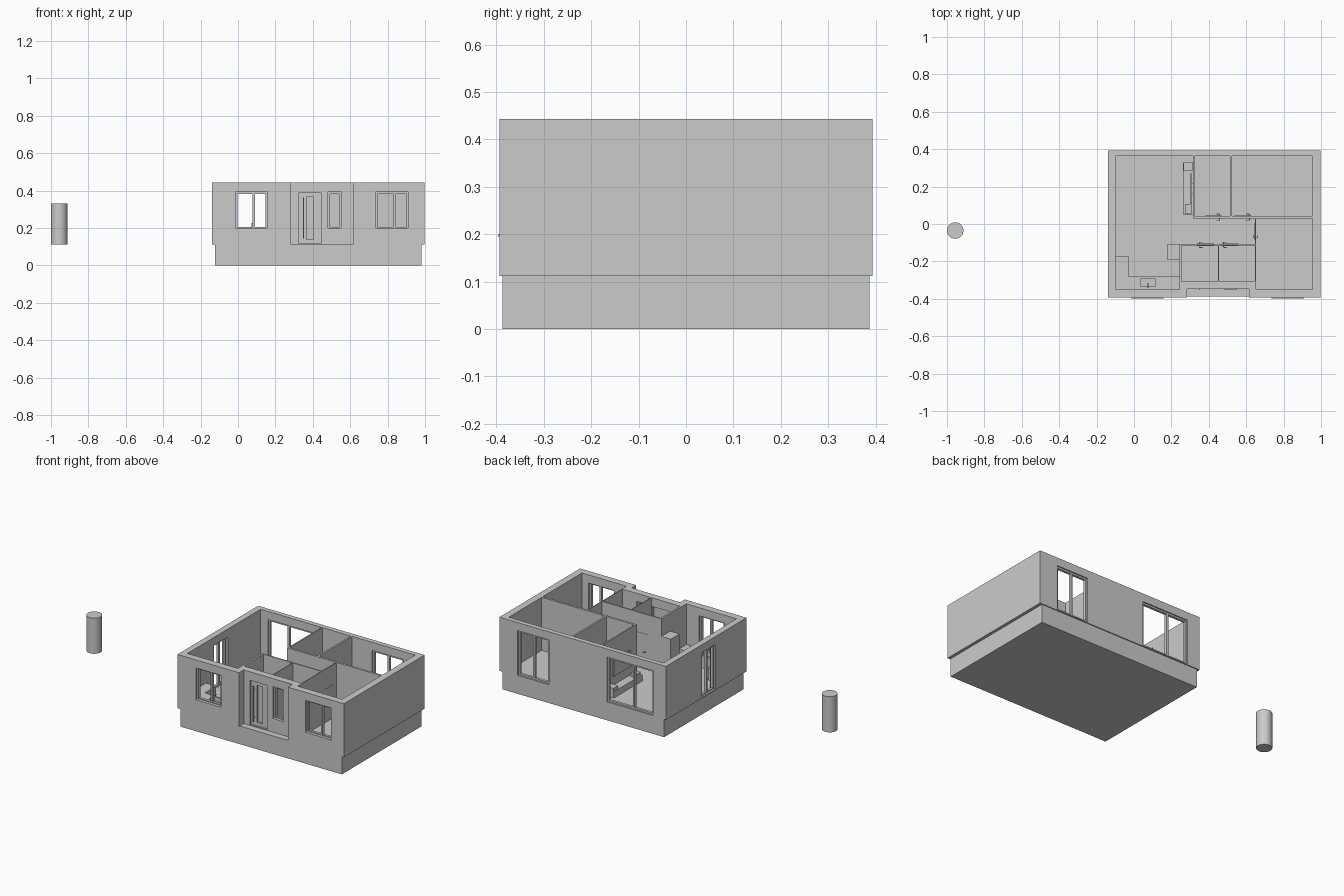
import bpy, bmesh, math
from mathutils import Matrix, Vector

if "Cube" in bpy.data.objects:
    bpy.data.objects.remove(bpy.data.objects["Cube"])


def boxes(name, blocks):
    """One mesh made of axis-aligned blocks (x0, x1, y0, y1, z0, z1)."""
    bm = bmesh.new()
    for x0, x1, y0, y1, z0, z1 in blocks:
        m = Matrix.Translation(((x0 + x1) / 2, (y0 + y1) / 2, (z0 + z1) / 2))
        m = m @ Matrix.Diagonal((x1 - x0, y1 - y0, z1 - z0, 1))
        bmesh.ops.create_cube(bm, size=1, matrix=m)
    me = bpy.data.meshes.new(name)
    bm.to_mesh(me)
    bm.free()
    ob = bpy.data.objects.new(name, me)
    bpy.context.collection.objects.link(ob)
    return ob


def cut(target, block):
    cutter = boxes("cutter", [block])
    cutter.hide_render = True
    mod = target.modifiers.new("cut", 'BOOLEAN')
    mod.operation = 'DIFFERENCE'
    mod.solver = 'EXACT'
    mod.object = cutter
    bpy.context.view_layer.objects.active = target
    bpy.ops.object.modifier_apply(modifier=mod.name)
    bpy.data.objects.remove(cutter)


def oriented(axis, u0, u1, d0, d1, z0, z1):
    """Block given along a wall (u) and across it (d)."""
    return (u0, u1, d0, d1, z0, z1) if axis == 'x' else (d0, d1, u0, u1, z0, z1)


FLOOR, TOP, HEAD, SILL = 0.116, 0.443, 0.393, 0.195

# Foundation and wall block
boxes("foundation", [(-0.122, 0.98, -0.387, 0.387, 0, 0.112)])
walls = boxes("walls", [(-0.138, 0.998, -0.393, 0.393, 0.112, TOP)])

# Entrance recess
cut(walls, (0.283, 0.615, -0.5, -0.348, 0.05, 0.6))

# Rooms
for x0, x1, y0, y1 in [
        (-0.10, 0.243, -0.35, 0.363),
        (0.20, 0.315, 0.0, 0.363),
        (0.21, 0.647, -0.107, 0.03),
        (0.323, 0.513, 0.043, 0.363),
        (0.524, 0.955, 0.043, 0.363),
        (0.652, 0.955, -0.35, 0.03),
        (0.254, 0.450, -0.115, -0.305),
        (0.455, 0.647, -0.115, -0.305)]:
    cut(walls, (x0, x1, min(y0, y1), max(y0, y1), FLOOR, 0.6))

# Windows and glazed doors: name, axis, span, mullion, wall depth, sill, outside direction
windows = [
    ("kitchen_window", 'x', -0.013, 0.158, 0.084, -0.393, -0.35, SILL, -1),
    ("bedroom_window", 'x', 0.735, 0.910, 0.838, -0.393, -0.35, SILL, -1),
    ("entrance_window", 'x', 0.481, 0.551, None, -0.348, -0.305, SILL, -1),
    ("living_terrace_door", 'x', -0.050, 0.265, 0.086, 0.363, 0.393, FLOOR + .001, 1),
    ("back_terrace_door", 'x', 0.660, 0.874, 0.767, 0.363, 0.393, FLOOR + .001, 1),
    ("side_door", 'y', -0.090, 0.043, -0.024, -0.138, -0.10, FLOOR + .001, -1)]
for name, ax, u0, u1, mid, d0, d1, z0, out in windows:
    cut(walls, oriented(ax, u0, u1, d0 - .02, d1 + .02, z0, HEAD))
    c, t, w = (d0 + d1) / 2, 0.008, 0.010
    a, b = c - t, c + t
    parts = [(u0, u0 + w, a, b, z0, HEAD), (u1 - w, u1, a, b, z0, HEAD),
             (u0 + w, u1 - w, a, b, z0, z0 + w),
             (u0 + w, u1 - w, a, b, HEAD - w, HEAD)]
    if mid is not None:
        parts.append((mid - .006, mid + .006, a, b, z0 + w, HEAD - w))
    if z0 == SILL:
        # projecting outer sill
        parts.append((u0, u1, d0 - .004, c, z0, z0 + .004))
    boxes(name, [oriented(ax, *p) for p in parts])

# Entrance door with a glazed slot and a long pull handle
cut(walls, (0.325, 0.445, -0.40, -0.27, FLOOR + .001, 0.39))
yd0, yd1 = -0.338, -0.322
boxes("entrance_door", [
    (0.325, 0.366, yd0, yd1, FLOOR, 0.39),
    (0.404, 0.445, yd0, yd1, FLOOR, 0.39),
    (0.366, 0.404, yd0, yd1, FLOOR, 0.139),
    (0.366, 0.404, yd0, yd1, 0.366, 0.39),
    (0.366, 0.404, yd1 - .006, yd1, 0.139, 0.366)])
boxes("entrance_handle", [(0.348, 0.353, -0.354, -0.349, 0.143, 0.362)] +
      [(0.349, 0.352, -0.349, yd0, z, z + .004) for z in (0.165, 0.335)])

# Inner doors: thin leaves on both wall faces with lever handles
doors = [('x', 0.380, 0.468, 0.030, 0.043, 0.457, -1),
         ('x', 0.538, 0.628, 0.030, 0.043, 0.617, -1),
         ('y', -0.085, 0.005, 0.647, 0.652, -0.073, 1),
         ('x', 0.338, 0.428, -0.115, -0.107, 0.349, 1),
         ('x', 0.468, 0.558, -0.115, -0.107, 0.479, 1)]
for i, (ax, u0, u1, d0, d1, h, s) in enumerate(doors):
    boxes(f"inner_door_{i}", [oriented(ax, u0, u1, d0 - .0015, d1 + .0015, FLOOR, 0.32)])
    z = 0.21
    e = h + s * .016
    boxes(f"lever_handle_{i}", [
        oriented(ax, h - .002, h + .002, d0 - .010, d1 + .010, z, z + .004),
        oriented(ax, min(h, e), max(h, e), d0 - .012, d0 - .009, z, z + .004),
        oriented(ax, min(h, e), max(h, e), d1 + .009, d1 + .012, z, z + .004)])

# Kitchen: L-shaped counter, sink, tap, tall cabinet
CT = 0.192
counter = boxes("kitchen_counter", [(-0.10, 0.243, -0.35, -0.28, FLOOR, CT)])
boxes("counter_return", [(-0.10, -0.03, -0.28, -0.17, FLOOR, CT)])
cut(counter, (0.037, 0.113, -0.333, -0.292, CT - .025, CT + .05))
boxes("tap", [(0.073, 0.077, -0.341, -0.337, CT, CT + .035),
              (0.073, 0.077, -0.337, -0.315, CT + .031, CT + .035)])
boxes("tall_cabinet", [(0.179, 0.243, -0.193, -0.107, FLOOR, 0.335)])

# Living room: low media unit, speakers, screen
boxes("media_unit", [(0.262, 0.315, 0.05, 0.33, FLOOR, 0.155)])
boxes("media_boxes", [(0.265, 0.313, 0.283, 0.33, 0.155, 0.175),
                      (0.272, 0.307, 0.053, 0.107, 0.155, 0.170)])
boxes("screen", [(0.303, 0.309, 0.107, 0.27, 0.215, 0.315),
                 (0.309, 0.315, 0.16, 0.22, 0.24, 0.29)])

# Free-standing cylinder beside the house
bpy.ops.mesh.primitive_cylinder_add(vertices=48, radius=0.044, depth=0.22,
                                    location=(-0.956, -0.035, 0.222))
tank = bpy.context.object
tank.name = "cylinder_tank"
bpy.ops.object.shade_smooth_by_angle(angle=math.radians(30))
